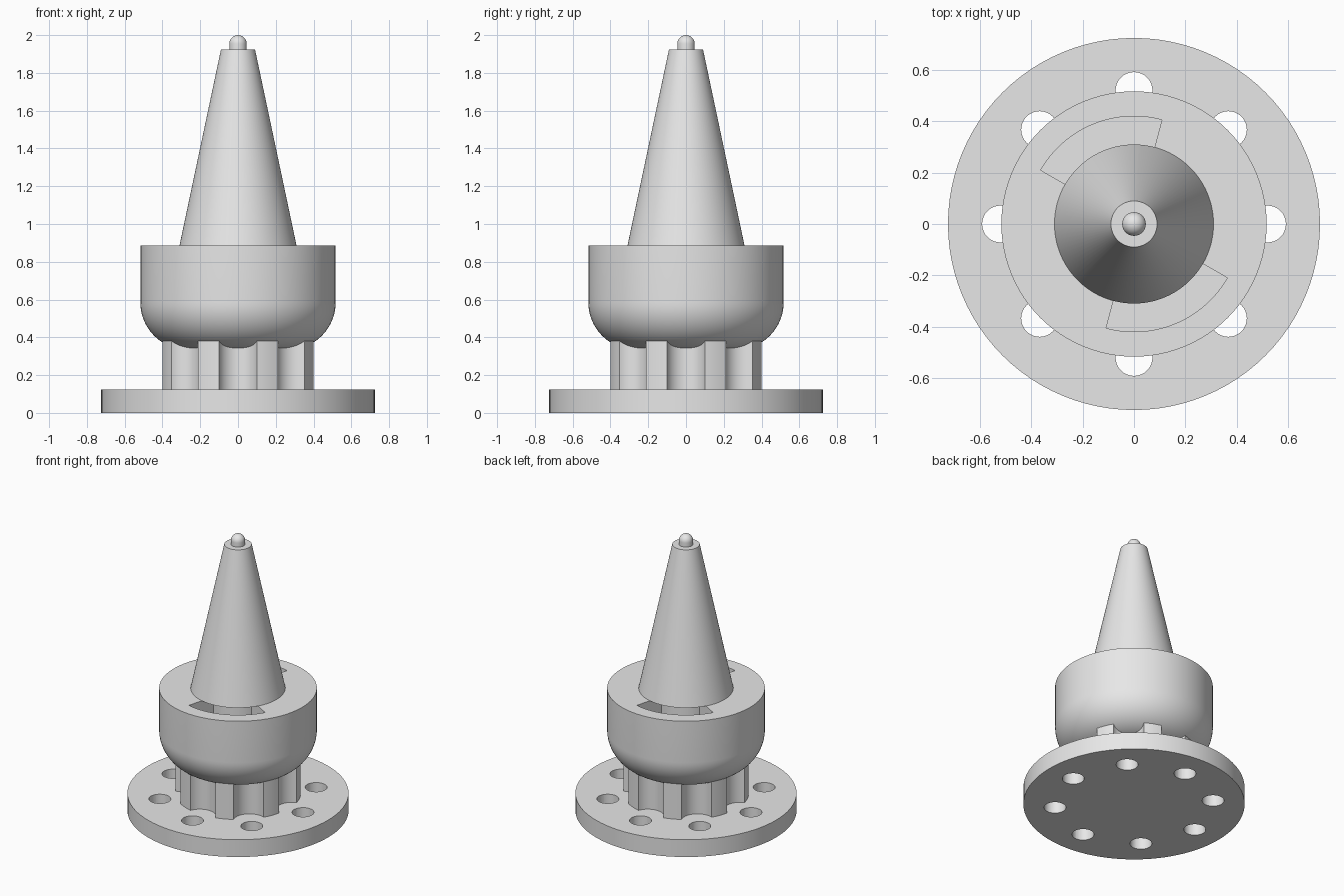
import bpy, bmesh
from math import sin, cos, pi, radians

cube = bpy.data.objects.get("Cube")
if cube:
    bpy.data.objects.remove(cube, do_unlink=True)

grey = bpy.data.materials.new("plain_grey")
grey.use_nodes = True
grey.diffuse_color = (0.8, 0.8, 0.8, 1)
grey.node_tree.nodes["Principled BSDF"].inputs["Base Color"].default_value = (0.8, 0.8, 0.8, 1)

SIDES = 96
HOLES = [i * pi / 4 for i in range(8)]


def polar(r, a):
    return (r * cos(a), r * sin(a))


def arc(r, start, end, steps, centre=(0, 0)):
    pts = [polar(r, start + (end - start) * i / steps) for i in range(steps + 1)]
    return [(x + centre[0], y + centre[1]) for x, y in pts]


def finish(name, bm):
    bmesh.ops.recalc_face_normals(bm, faces=bm.faces)
    mesh = bpy.data.meshes.new(name)
    bm.to_mesh(mesh)
    bm.free()
    mesh.materials.append(grey)
    obj = bpy.data.objects.new(name, mesh)
    bpy.context.collection.objects.link(obj)
    return obj


def prisms(name, outlines, z0, z1):
    """Upright prisms, one for each closed outline."""
    bm = bmesh.new()
    for outline in outlines:
        face = bm.faces.new([bm.verts.new((x, y, z0)) for x, y in outline])
        ext = bmesh.ops.extrude_face_region(bm, geom=[face], use_keep_orig=True)
        top = [v for v in ext["geom"] if isinstance(v, bmesh.types.BMVert)]
        bmesh.ops.translate(bm, verts=top, vec=(0, 0, z1 - z0))
    return finish(name, bm)


def lathe(name, profile):
    """Revolve (radius, height) points that begin and end on the axis."""
    bm = bmesh.new()
    verts = [bm.verts.new((r, 0, z)) for r, z in profile]
    edges = [bm.edges.new(pair) for pair in zip(verts, verts[1:])]
    bmesh.ops.spin(bm, geom=verts + edges, cent=(0, 0, 0), axis=(0, 0, 1),
                   angle=2 * pi, steps=SIDES, use_duplicate=False)
    bmesh.ops.remove_doubles(bm, verts=bm.verts, dist=1e-5)
    return finish(name, bm)


def activate(obj):
    bpy.ops.object.select_all(action="DESELECT")
    obj.select_set(True)
    bpy.context.view_layer.objects.active = obj


def cut(obj, cutter):
    cutter.hide_render = True
    mod = obj.modifiers.new("cut", "BOOLEAN")
    mod.operation = "DIFFERENCE"
    mod.solver = "EXACT"
    mod.object = cutter
    activate(obj)
    bpy.ops.object.modifier_apply(modifier=mod.name)
    bpy.data.objects.remove(cutter, do_unlink=True)


# Base flange with a ring of eight through holes
flange = lathe("base_flange", [(0, 0), (0.725, 0), (0.725, 0.125), (0, 0.125)])
holes = [arc(0.072, 0, 2 * pi, 32, polar(0.52, a))[:-1] for a in HOLES]
cut(flange, prisms("hole_cutter", holes, -0.1, 0.3))

# Fluted neck: a scallop facing each hole, with ridges between
outline = []
for a in HOLES:
    outline += arc(0.1065, a + pi + radians(70), a + pi - radians(70), 16, polar(0.436, a))
    outline += arc(0.412, a + radians(14), a + radians(31), 4)[1:-1]
neck = prisms("fluted_neck", [outline], 0.12, 0.55)

# Round-bottomed collar with two curved slots in its top
bowl = arc(0.25, -pi / 2, 0, 20, (0.267, 0.585))
collar = lathe("collar", [(0, 0.335)] + bowl + [(0.517, 0.885), (0, 0.885)])
slots = []
for start in (75, 255):
    a, b = radians(start), radians(start + 75)
    slots.append(arc(0.42, a, b, 24) + arc(0.21, b, a, 24))
cut(collar, prisms("slot_cutter", slots, 0.66, 1.0))

# Tapered spike and its rounded tip
spike = lathe("spike", [(0, 0.885), (0.31, 0.885), (0.09, 1.925), (0, 1.925)])
dome = arc(0.046, 0, pi / 2, 10, (0, 1.954))[:-1]
tip = lathe("rounded_tip", [(0, 1.92), (0.046, 1.92)] + dome + [(0, 2.0)])

for part in (flange, neck, collar, spike, tip):
    activate(part)
    bpy.ops.object.shade_smooth_by_angle(angle=radians(30))
